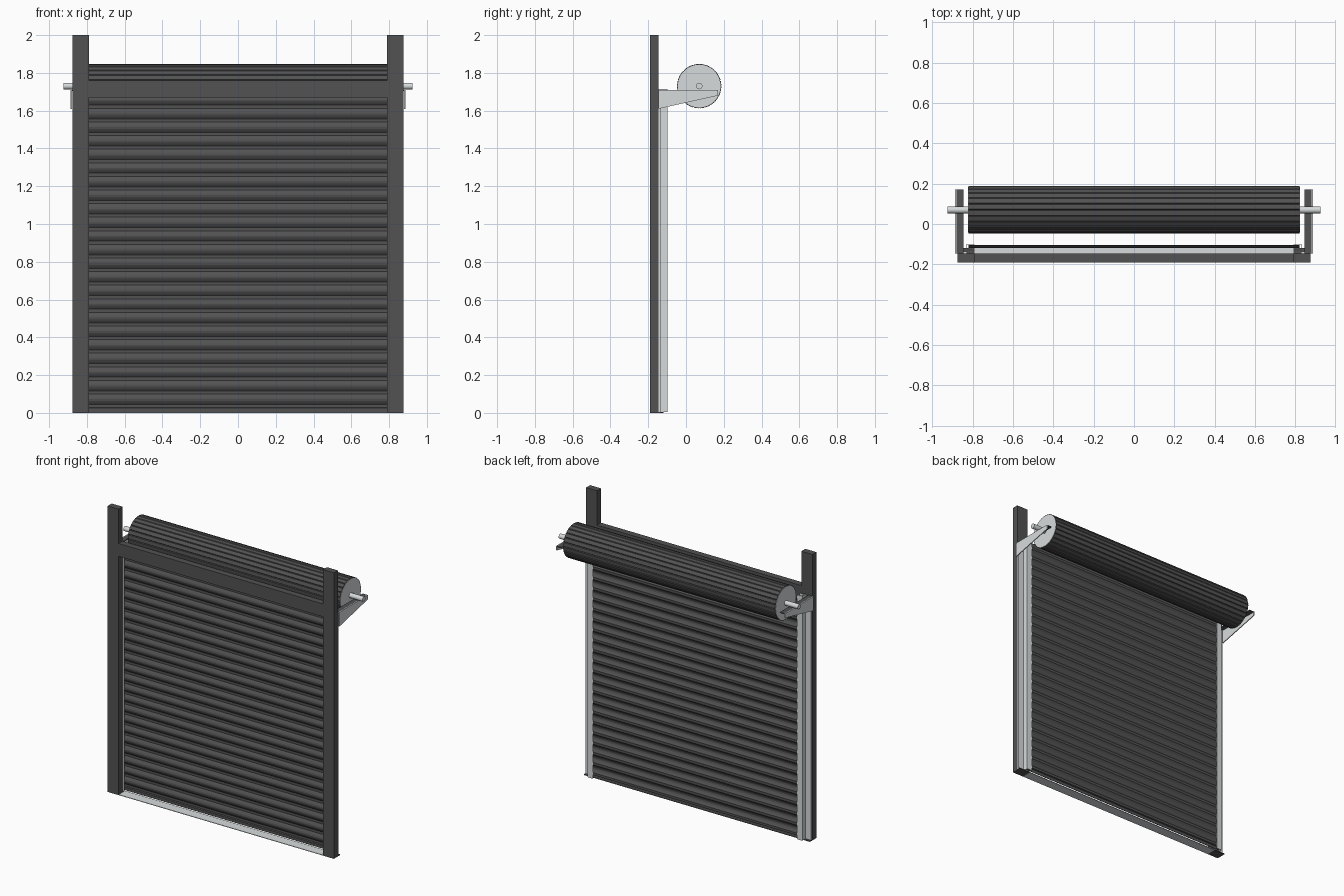
import bpy, bmesh
from math import sin, cos, pi

if "Cube" in bpy.data.objects:
    bpy.data.objects.remove(bpy.data.objects["Cube"])

dark = bpy.data.materials.new("dark_paint")
dark.diffuse_color = (0.085, 0.085, 0.085, 1)
dark.use_nodes = True
dark.node_tree.nodes["Principled BSDF"].inputs["Base Color"].default_value = dark.diffuse_color
light = bpy.data.materials.new("galvanised")
light.diffuse_color = (0.68, 0.71, 0.72, 1)
light.use_nodes = True
light.node_tree.nodes["Principled BSDF"].inputs["Base Color"].default_value = light.diffuse_color


def make(name, bm, mat):
    bmesh.ops.recalc_face_normals(bm, faces=bm.faces[:])
    me = bpy.data.meshes.new(name)
    bm.to_mesh(me)
    bm.free()
    me.materials.append(mat)
    ob = bpy.data.objects.new(name, me)
    bpy.context.collection.objects.link(ob)
    return ob


def prism(name, pts, x0, x1, mat):
    """Closed (y, z) outline extruded along x."""
    bm = bmesh.new()
    a = [bm.verts.new((x0, y, z)) for y, z in pts]
    b = [bm.verts.new((x1, y, z)) for y, z in pts]
    n = len(pts)
    for i in range(n):
        j = (i + 1) % n
        bm.faces.new((a[i], a[j], b[j], b[i]))
    bm.faces.new(a)
    bm.faces.new(b)
    return make(name, bm, mat)


def box(name, x, y, z, mat):
    pts = [(y[0], z[0]), (y[1], z[0]), (y[1], z[1]), (y[0], z[1])]
    return prism(name, pts, x[0], x[1], mat)


def mirrored(ob):
    m = ob.modifiers.new("mirror", "MIRROR")
    m.use_axis = (True, False, False)
    return ob


def circle(r, n, cy, cz):
    return [(cy + r * cos(2 * pi * i / n), cz + r * sin(2 * pi * i / n)) for i in range(n)]


# Door frame
F, B = -0.19, -0.146
mirrored(box("post", (0.79, 0.875), (F, B), (0, 2), dark))
box("lintel", (-0.79, 0.79), (F, B), (1.67, 1.76), dark)
box("sill", (-0.79, 0.79), (F, -0.12), (0, 0.004), light)
mirrored(box("foot_plate", (0.79, 0.875), (B, -0.12), (0, 0.005), dark))

# Guide channels with their fixing angles
mirrored(box("guide_web", (0.827, 0.831), (B, -0.098), (0.005, 1.715), light))
mirrored(box("guide_back", (0.79, 0.827), (-0.101, -0.098), (0.005, 1.715), light))
mirrored(box("guide_front", (0.79, 0.827), (-0.131, -0.127), (0.005, 1.715), light))
mirrored(box("guide_angle", (0.831, 0.872), (B, -0.136), (0.005, 1.70), light))

# Slatted curtain: bowed slats separated by narrow grooves
pitch, bow, z0 = 0.072, 0.055, 0.045
front = [(-0.116, 0.006), (-0.116, 0.026), (-0.107, 0.029), (-0.107, z0)]
for s in range(23):
    base = z0 + s * pitch
    front += [(-0.107 - 0.013 * sin(pi * k / 6), base + bow * k / 6) for k in range(1, 7)]
    front.append((-0.107, base + pitch))
back = [(y + 0.004, z) for y, z in reversed(front)]
prism("curtain", front + back, -0.82, 0.82, dark)

# Rolled-up curtain drum, made of flat slats with shallow grooves
CY, CZ, N = 0.07, 1.73, 24
roll = []
for i in range(N):
    for f, r in ((0.0, 0.113), (0.12, 0.1175), (0.88, 0.1175)):
        a = 2 * pi * (i + f) / N
        roll.append((CY + r * cos(a), CZ + r * sin(a)))
prism("drum", roll, -0.82, 0.82, dark)
mirrored(prism("drum_end", circle(0.113, 48, CY, CZ), 0.815, 0.822, light))
axle = prism("axle", circle(0.017, 20, CY, CZ), -0.925, 0.925, light)

# Wall brackets: tapered side plate and top flange
mirrored(prism("bracket_plate", [(B, 1.61), (0.17, 1.68), (0.17, 1.71), (B, 1.71)],
               0.880, 0.886, light))
mirrored(box("bracket_flange", (0.846, 0.880), (B, 0.17), (1.704, 1.71), dark))

# Smooth only the round axle
bpy.context.view_layer.objects.active = axle
axle.select_set(True)
bpy.ops.object.shade_smooth_by_angle()
